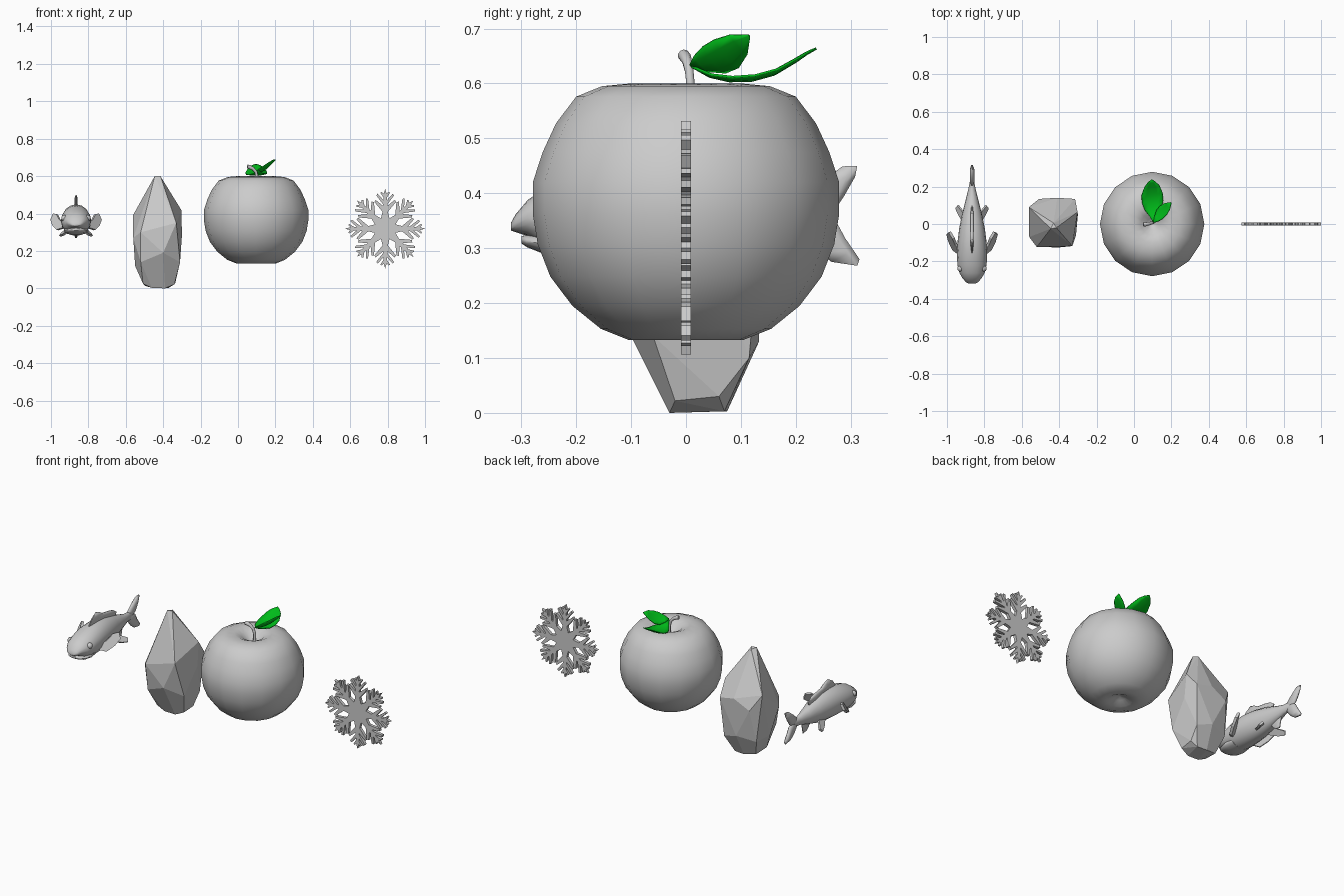
import bpy, bmesh
from math import sin, cos, pi, radians
from mathutils import Vector, Matrix

if "Cube" in bpy.data.objects:
    bpy.data.objects.remove(bpy.data.objects["Cube"])

FX = -0.866   # fish centre line
AX = 0.097    # apple axis


def make(name, verts, faces, smooth=None, color=None):
    me = bpy.data.meshes.new(name)
    me.from_pydata([tuple(v) for v in verts], [], faces)
    bm = bmesh.new()
    bm.from_mesh(me)
    bmesh.ops.recalc_face_normals(bm, faces=bm.faces)
    bm.to_mesh(me)
    bm.free()
    ob = bpy.data.objects.new(name, me)
    bpy.context.collection.objects.link(ob)
    if smooth:
        bpy.ops.object.select_all(action='DESELECT')
        bpy.context.view_layer.objects.active = ob
        ob.select_set(True)
        bpy.ops.object.shade_smooth_by_angle(angle=radians(smooth))
    if color:
        me.materials.append(color)
    return ob


def loft(name, rings, smooth=50):
    """Skin a list of equal-length rings and cap both ends."""
    n = len(rings[0])
    verts = [v for r in rings for v in r]
    faces = [(i * n + j, i * n + (j + 1) % n, (i + 1) * n + (j + 1) % n, (i + 1) * n + j)
             for i in range(len(rings) - 1) for j in range(n)]
    faces += [tuple(range(n)), tuple(range(len(verts) - n, len(verts)))]
    return make(name, verts, faces, smooth)


def prism(name, outline, offset):
    """Extrude a flat outline both ways along the offset vector."""
    n, o = len(outline), Vector(offset)
    verts = [Vector(p) - o for p in outline] + [Vector(p) + o for p in outline]
    faces = [tuple(range(n)), tuple(range(n, 2 * n))]
    faces += [(i, (i + 1) % n, (i + 1) % n + n, i + n) for i in range(n)]
    return make(name, verts, faces)


def body_rings(sections, n=16):
    return [[(FX + w * cos(2 * pi * k / n), y, (zt + zb) / 2 + (zt - zb) / 2 * sin(2 * pi * k / n))
             for k in range(n)] for y, w, zb, zt in sections]


# Fish body and jaw: y, half width, bottom, top
loft("fish_body", body_rings([
    (-.319, .016, .332, .346), (-.31, .034, .329, .362), (-.288, .052, .322, .388),
    (-.262, .067, .302, .406), (-.22, .078, .288, .423), (-.16, .081, .281, .441),
    (-.09, .077, .280, .449), (-.02, .068, .283, .444), (.05, .054, .295, .428),
    (.12, .036, .315, .405), (.18, .021, .333, .387), (.235, .010, .337, .385)]))
loft("fish_jaw", body_rings([
    (-.300, .020, .309, .322), (-.290, .040, .302, .324), (-.265, .058, .292, .325),
    (-.22, .066, .284, .335), (-.17, .06, .284, .34)]))

# Fish fins in the centre plane, tapered to a thin rim
def blade(name, pts, t):
    n = len(pts)
    cy, cz = sum(p[0] for p in pts) / n, sum(p[1] for p in pts) / n
    mid = [(cy + (p[0] - cy) * .6, cz + (p[1] - cz) * .6) for p in pts]
    loft(name, [[(FX + s, y, z) for y, z in ring]
                for s, ring in ((-t, mid), (-t * .3, pts), (t * .3, pts), (t, mid))], 60)

blade("dorsal_fin", [(-.17, .42), (-.13, .475), (-.09, .499), (-.06, .49), (-.03, .472),
                     (.03, .462), (.07, .452), (.10, .43), (.08, .40), (-.05, .42)], .009)
blade("anal_fin", [(.07, .315), (.11, .275), (.145, .268), (.15, .29), (.16, .335)], .007)
blade("tail_fin_upper", [(.20, .35), (.205, .385), (.245, .42), (.285, .449), (.312, .45),
                         (.308, .43), (.288, .395), (.268, .365), (.24, .345)], .012)
blade("tail_fin_lower", [(.20, .37), (.205, .335), (.235, .298), (.265, .275), (.312, .268),
                         (.316, .28), (.29, .318), (.270, .355), (.24, .375)], .012)

# Fish paired fins and eyes
for side, s in (("left", -1), ("right", 1)):
    def fin(name, pts, t):
        prism(side + name, [(FX + s * x, y, z) for x, y, z in pts], t)
    fin("_pectoral_fin", [(.062, -.165, .325), (.10, -.135, .312), (.122, -.09, .335),
                          (.133, -.05, .365), (.118, -.045, .398), (.10, -.075, .395),
                          (.085, -.11, .365), (.06, -.135, .345)], (.005 * s, -.005, .002))
    fin("_pelvic_fin", [(.04, .0, .305), (.07, .05, .285), (.086, .085, .28),
                        (.075, .1, .295), (.055, .075, .31), (.035, .05, .32)], (.004 * s, -.002, .004))
    bm = bmesh.new()
    bmesh.ops.create_uvsphere(bm, u_segments=14, v_segments=10, radius=.017,
                              matrix=Matrix.Translation((FX + s * .062, -.238, .375)))
    me = bpy.data.meshes.new(side + "_eye")
    bm.to_mesh(me)
    bm.free()
    me.shade_smooth()
    bpy.context.collection.objects.link(bpy.data.objects.new(side + "_eye", me))

# Faceted crystal: convex hull of its corner points
corners = [(-.445, -.025, .6), (-.415, -.02, .6), (-.43, .005, .595),
           (-.52, -.123, .30), (-.33, -.118, .35), (-.40, -.125, .19), (-.56, -.07, .27),
           (-.562, .09, .39), (-.508, .134, .30), (-.41, .14, .35), (-.315, .134, .33),
           (-.302, .064, .417), (-.30, .05, .28), (-.31, -.06, .14), (-.55, 0, .12),
           (-.53, .1, .11), (-.42, .133, .13), (-.33, .115, .1), (-.52, -.1, .14),
           (-.508, -.03, .025), (-.5, .06, .015), (-.46, -.03, .002), (-.43, .075, .003),
           (-.39, -.03, 0), (-.37, .07, .003), (-.34, -.02, .022), (-.335, .06, .03)]
bm = bmesh.new()
for c in corners:
    bm.verts.new(c)
hull = bmesh.ops.convex_hull(bm, input=bm.verts)
bmesh.ops.delete(bm, geom=[v for v in bm.verts if not v.link_faces], context='VERTS')
bmesh.ops.dissolve_limit(bm, angle_limit=radians(6), verts=bm.verts, edges=bm.edges)
me = bpy.data.meshes.new("crystal")
bm.to_mesh(me)
bm.free()
bpy.context.collection.objects.link(bpy.data.objects.new("crystal", me))

# Apple: 16-sided turned profile with dimples
profile = [(.004, .165), (.03, .155), (.065, .138), (.105, .133), (.155, .153), (.207, .195),
           (.247, .248), (.27, .307), (.279, .362), (.279, .42), (.261, .475), (.237, .527),
           (.20, .576), (.153, .595), (.10, .6), (.06, .583), (.03, .555), (.004, .54)]
loft("apple", [[(AX + r * cos(pi * k / 8), r * sin(pi * k / 8), z) for k in range(16)]
               for r, z in profile], 80)

# Stem: tapered tube bending toward -x
stem = [((.103, .008, .535), .008), ((.103, .009, .59), .008), ((.096, .006, .622), .008),
        ((.080, .002, .640), .009), ((.060, -.002, .649), .011), ((.050, -.004, .651), .011)]
rings = []
for i, (p, r) in enumerate(stem):
    d = (Vector(stem[min(i + 1, 5)][0]) - Vector(stem[max(i - 1, 0)][0])).normalized()
    a = d.cross(Vector((0, 1, 0))).normalized()
    b = d.cross(a)
    rings.append([Vector(p) + a * r * cos(pi * k / 5) + b * r * sin(pi * k / 5) for k in range(10)])
loft("stem", rings, 50)

# Leaves: folded sheets along a curved midrib
green = bpy.data.materials.new("leaf_green")
green.diffuse_color = (.0, .5, .01, 1)
green.use_nodes = True
green.node_tree.nodes["Principled BSDF"].inputs["Base Color"].default_value = green.diffuse_color

def leaf(name, mid, widths, side, lift):
    side, lift = Vector(side).normalized(), Vector(lift)
    verts = []
    for p, w in zip(mid, widths):
        for c in (-1, -.5, 0, .5, 1):
            verts.append(Vector(p) + side * w * c + lift * (w * c * c))
    faces = [(i * 5 + j, i * 5 + j + 1, i * 5 + j + 6, i * 5 + j + 5)
             for i in range(len(mid) - 1) for j in range(4)]
    ob = make(name, verts, faces, 60, green)
    ob.modifiers.new("thickness", 'SOLIDIFY').thickness = .004

leaf("leaf_large", [(.105, .012, .632), (.107, .045, .614), (.103, .08, .606), (.099, .12, .607),
                    (.097, .16, .618), (.096, .2, .642), (.095, .22, .656), (.094, .236, .665)],
     [.003, .024, .046, .057, .056, .04, .022, .002], (1, .1, .05), (0, 0, .12))
leaf("leaf_small", [(.105, .01, .634), (.122, .028, .636), (.140, .05, .641), (.160, .072, .652),
                    (.180, .095, .67), (.197, .115, .688)],
     [.003, .022, .036, .038, .026, .002], (.45, -.55, .6), (-.1, .05, .1))

# Snowflake: one half-arm outline mirrored and repeated eight times
half = [(.09, .014), (.143, .058), (.154, .051), (.122, .012), (.130, .011), (.178, .048),
        (.187, .040), (.153, .010), (.166, .009), (.192, .026), (.197, .019), (.187, .008)]
arm = [(r, -w) for r, w in half] + [(.213, 0)] + half[::-1] + [(.055, .0228)]
flake = []
for k in range(8):
    a = k * pi / 4
    flake += [(.787 + r * cos(a) - w * sin(a), 0, .319 + r * sin(a) + w * cos(a)) for r, w in arm]
prism("snowflake", flake, (0, .009, 0))
